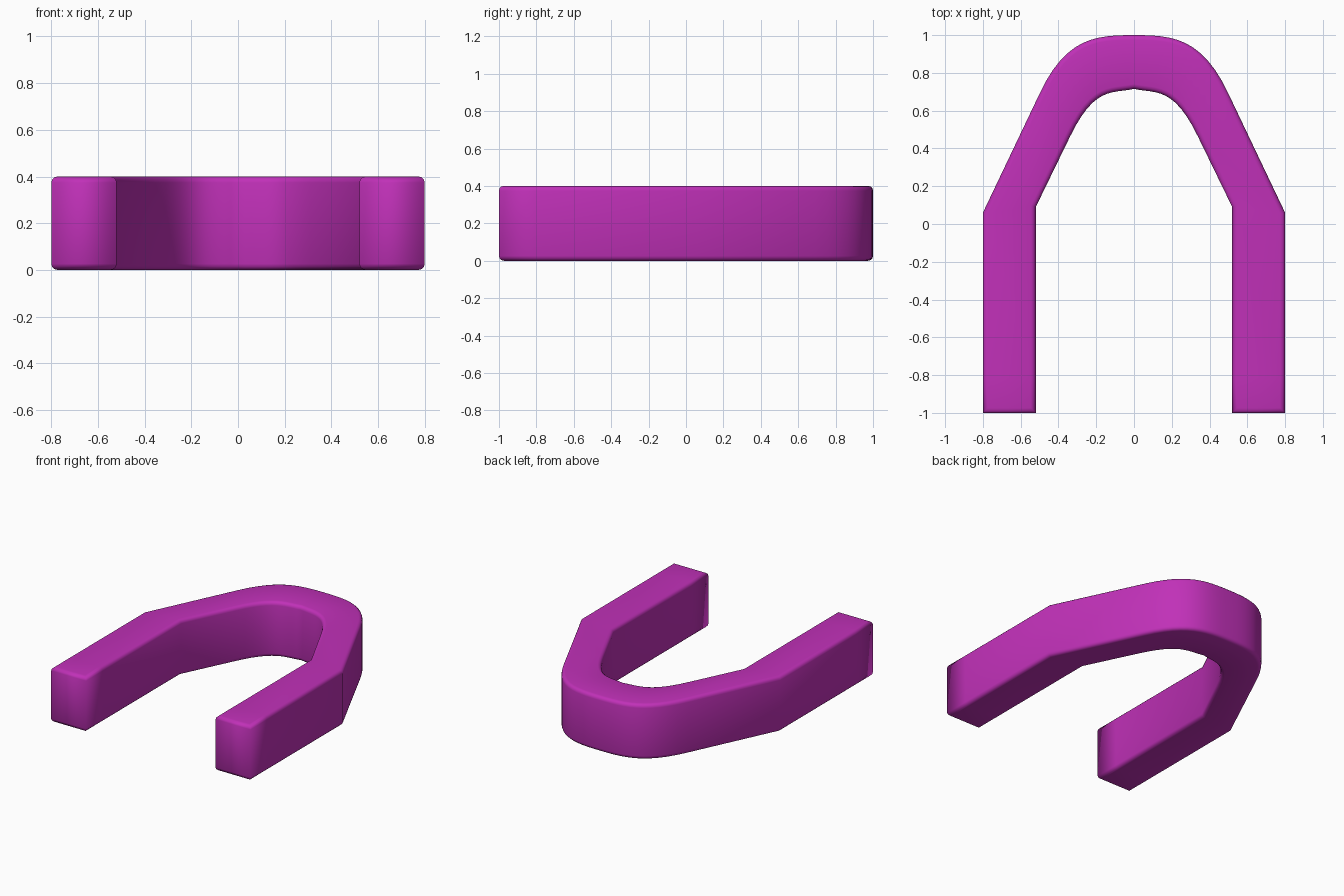
import bpy, bmesh
from mathutils import Vector
from mathutils.geometry import interpolate_bezier

if "Cube" in bpy.data.objects:
    bpy.data.objects.remove(bpy.data.objects["Cube"])

HEIGHT = 0.4
SEG = 12


def half_edge(x, knee_y, p0, h0, h1, p1):
    # straight leg, knee, slanted run, then a curve up to the apex
    pts = [(x, -1.0), (x, -0.81), (x, knee_y)]
    curve = interpolate_bezier(*[Vector((a, b, 0)) for a, b in (p0, h0, h1, p1)], SEG + 1)
    return pts + [(p.x, p.y) for p in curve]


def mirrored(pts):
    return pts + [(-x, y) for x, y in reversed(pts[:-1])]


outer = mirrored(half_edge(0.8, 0.06, (0.5, 0.69), (0.36, 0.99), (0.2, 1.0), (0, 1.0)))
inner = mirrored(half_edge(0.52, 0.09, (0.34, 0.46), (0.21, 0.73), (0.12, 0.69), (0, 0.715)))

# Arch body: a quad strip swept from one leg end to the other
bm = bmesh.new()
rings = []
for (ox, oy), (ix, iy) in zip(outer, inner):
    rings.append([bm.verts.new(c) for c in (
        (ox, oy, 0), (ox, oy, HEIGHT), (ix, iy, HEIGHT), (ix, iy, 0))])
for a, b in zip(rings, rings[1:]):
    for k in range(4):
        j = (k + 1) % 4
        bm.faces.new((a[k], a[j], b[j], b[k]))
bm.faces.new(rings[0])
bm.faces.new(rings[-1])
bmesh.ops.recalc_face_normals(bm, faces=bm.faces[:])

# Rounded top and bottom rims
rims = [e for e in bm.edges
        if sorted(abs(f.normal.z) > 0.5 for f in e.link_faces) == [False, True]]
bmesh.ops.bevel(bm, geom=rims, offset=0.026, offset_type='OFFSET', segments=3,
                profile=0.5, affect='EDGES', clamp_overlap=True)
bmesh.ops.recalc_face_normals(bm, faces=bm.faces[:])
for f in bm.faces:
    f.smooth = True

mesh = bpy.data.meshes.new("horseshoe_arch")
bm.to_mesh(mesh)
bm.free()
arch = bpy.data.objects.new("horseshoe_arch", mesh)
bpy.context.collection.objects.link(arch)

mat = bpy.data.materials.new("magenta")
mat.diffuse_color = (0.53, 0.03, 0.48, 1)
mat.use_nodes = True
mat.node_tree.nodes["Principled BSDF"].inputs["Base Color"].default_value = mat.diffuse_color
mesh.materials.append(mat)
